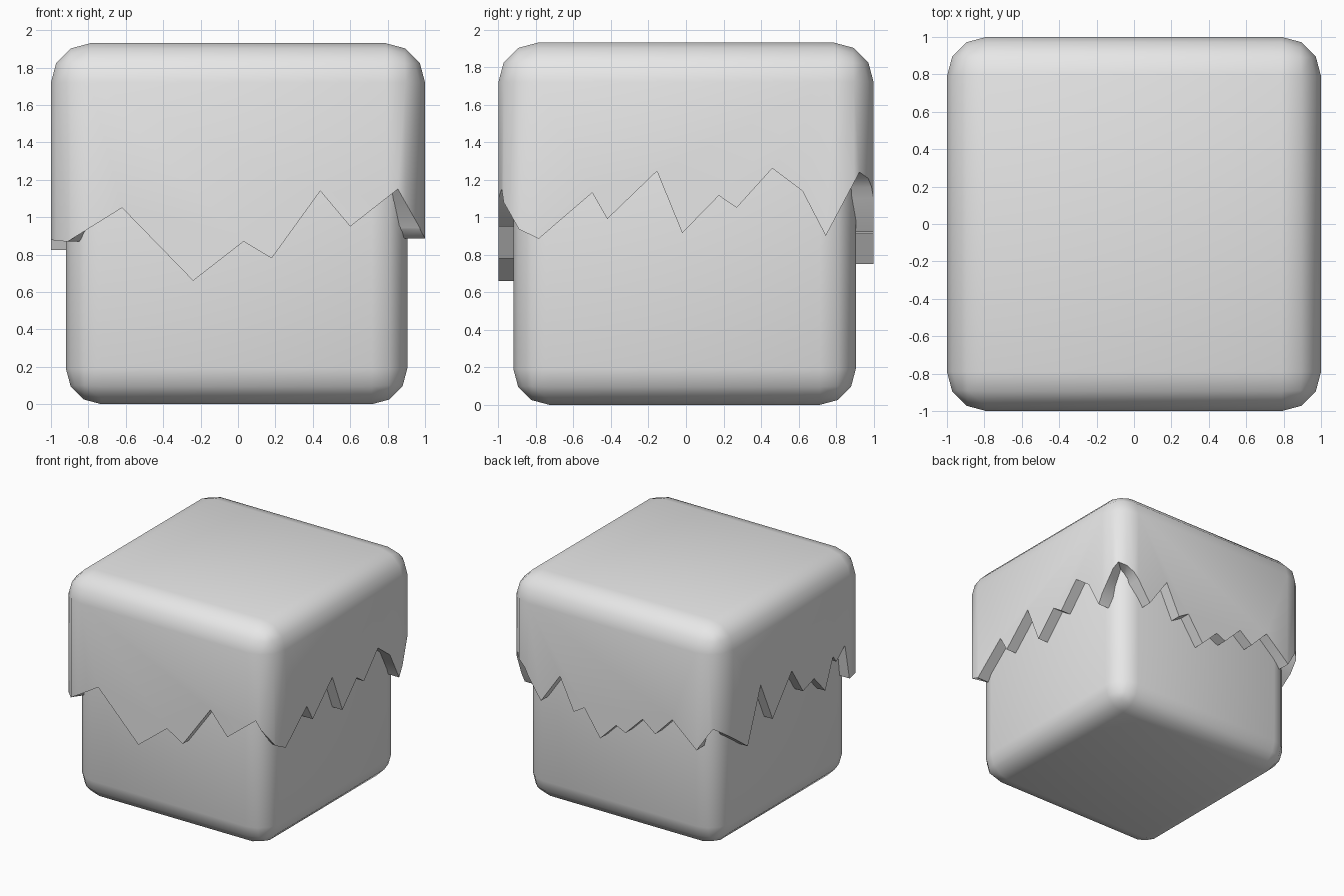
import bpy, bmesh, math
from mathutils import Matrix, Vector

if "Cube" in bpy.data.objects:
    bpy.data.objects.remove(bpy.data.objects["Cube"], do_unlink=True)

grey = bpy.data.materials.new("light_grey")
grey.use_nodes = True
grey.diffuse_color = (0.8, 0.8, 0.8, 1)
grey.node_tree.nodes["Principled BSDF"].inputs["Base Color"].default_value = (0.8, 0.8, 0.8, 1)


def rounded_box(lo, hi, radius):
    """Box with three-step rounded edges, as a bmesh."""
    lo, hi = Vector(lo), Vector(hi)
    bm = bmesh.new()
    bmesh.ops.create_cube(bm, size=1)
    for v in bm.verts:
        v.co = (lo + hi) / 2 + v.co * (hi - lo)
    bmesh.ops.bevel(bm, geom=bm.edges[:], offset=radius, segments=3,
                    profile=0.5, affect='EDGES')
    return bm


def finish(bm, name):
    bmesh.ops.recalc_face_normals(bm, faces=bm.faces)
    mesh = bpy.data.meshes.new(name)
    bm.to_mesh(mesh)
    bm.free()
    mesh.materials.append(grey)
    obj = bpy.data.objects.new(name, mesh)
    bpy.context.scene.collection.objects.link(obj)
    bpy.ops.object.select_all(action='DESELECT')
    obj.select_set(True)
    bpy.context.view_layer.objects.active = obj
    bpy.ops.object.shade_smooth_by_angle(angle=math.radians(40))


# Inner block
finish(rounded_box((-.92, -.92, 0), (.905, .905, 1.8), .19), "inner_block")

# Ragged hem heights along each side, counter-clockwise from the front
R = .21
C = 1 - R
MID = C + R * math.sqrt(.5) * math.cos(math.radians(15))
STEP = C + R / 2
hem = [
    [(-.91, .87), (-.62, 1.05), (-.24, .66), (.03, .87), (.18, .78), (.44, 1.14),
     (.6, .95), (.855, 1.15)],
    [(-.89, .935), (-.785, .885), (-.5, 1.13), (-.42, .99), (-.155, 1.245), (-.02, .915),
     (.175, 1.115), (.27, 1.05), (.46, 1.26), (.62, 1.14), (.745, .9), (.925, 1.24)],
    [(-.83, 1.16), (-.67, .92), (-.49, 1.18), (-.36, .91), (-.26, .97), (-.11, .75),
     (.04, .9), (.13, .86), (.29, 1.02), (.41, .925), (.57, 1.09), (.8, .89), (.92, 1.08)],
    [(-.595, .825), (-.42, 1.28), (-.26, .93), (0, 1.24), (.15, 1.01), (.3, 1.06),
     (.45, .9), (.555, 1.15), (.6, 1.09), (.715, 1.185), (.775, .88)],
]
SIDE = 2 * MID
path = [(k * SIDE + t, z) for k, side in enumerate(hem) for t, z in side]
path = [(path[-1][0] - 4 * SIDE, path[-1][1])] + path + [(path[0][0] + 4 * SIDE, path[0][1])]


def hem_height(s):
    """Height of the hem at distance s around the cap."""
    (a, za), (b, zb) = next(pair for pair in zip(path, path[1:]) if s <= pair[1][0])
    return za + (zb - za) * (s - a) / (b - a)


def outline(t):
    """Distance of the outer wall from the centre at position t on a side."""
    a = abs(t)
    drop = R * (1 - math.cos(math.radians(30)))
    if a <= C:
        return 1
    if a <= STEP:
        return 1 - drop * (a - C) / (STEP - C)
    return 1 - drop - (a - STEP)


# Cap: rounded top, walls dropping to the ragged hem, and the hem's thickness
bm = rounded_box((-1, -1, .3), (1, 1, 1.93), R)
low = [f for f in bm.faces if f.calc_center_median().z < 1.93 - R - .01]
bmesh.ops.delete(bm, geom=low, context='FACES')
rim = [v for v in bm.verts if any(e.is_boundary for e in v.link_edges)]

outer, inner, corners = [], [], []
fixed = [-STEP, -C, C, STEP]
for k, side in enumerate(hem):
    turn = Matrix.Rotation(k * math.pi / 2, 3, 'Z')
    # A set keeps a hem point that meets a wall corner from being doubled
    for t in sorted({t for t, z in side} | set(fixed)):
        z = hem_height(k * SIDE + t)
        p = Vector((t, -outline(t), z))
        core = Vector((max(-C, min(C, t)), -C, z))
        q = core + (p - core) * ((R - .13) / R)
        if t in fixed:
            corners.append(len(outer))
        outer.append(bm.verts.new(turn @ p))
        inner.append(bm.verts.new(turn @ q))

n = len(outer)
for a, b in zip(corners, corners[1:] + [corners[0] + n]):
    run = [outer[i % n] for i in range(a, b + 1)]
    top = [min(rim, key=lambda r: (r.co.xy - v.co.xy).length) for v in (run[-1], run[0])]
    bm.faces.new(run + top)
for i in range(n):
    j = (i + 1) % n
    bm.faces.new((outer[i], inner[i], inner[j], outer[j]))
finish(bm, "ragged_cap")
